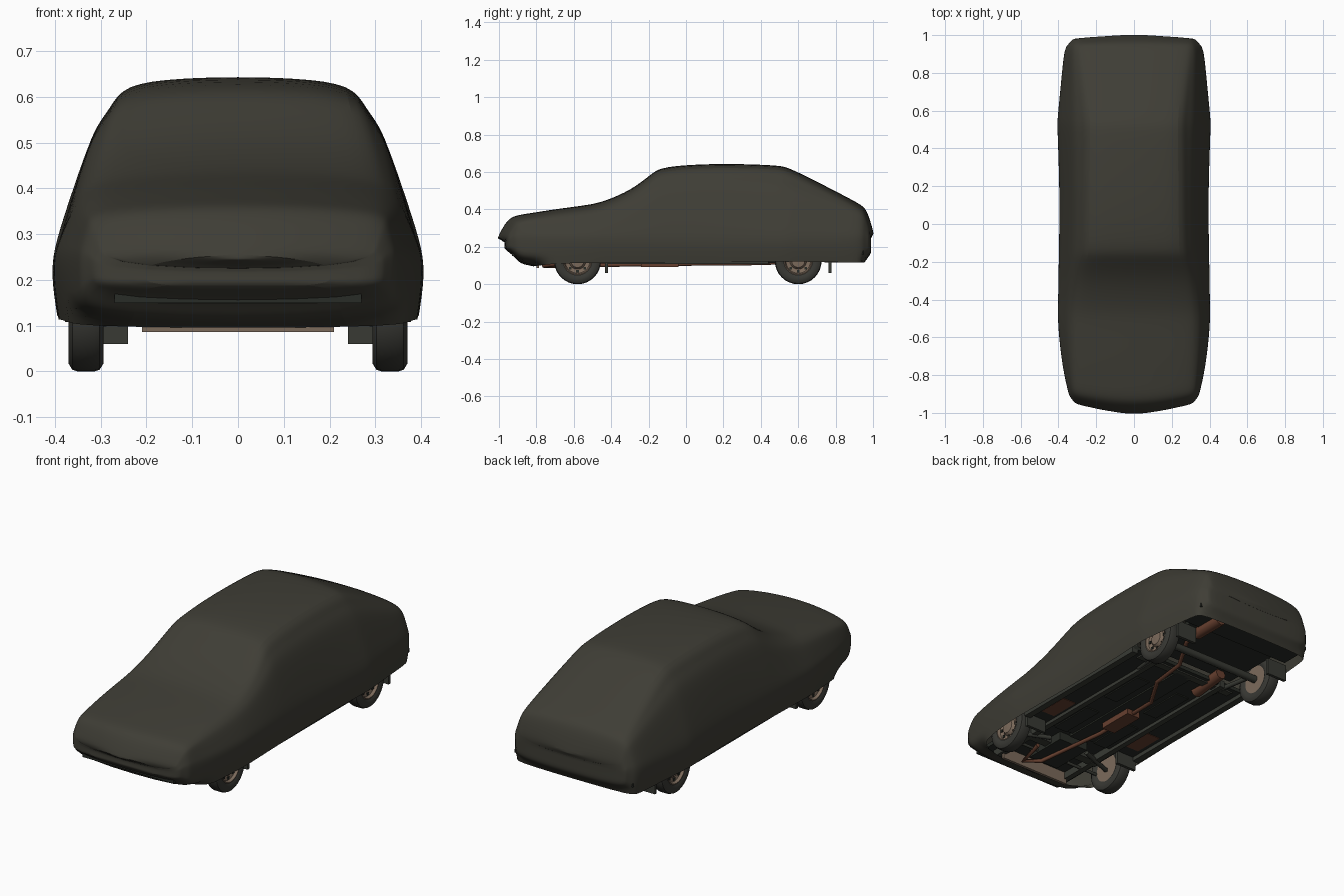
import bpy, bmesh, math
from mathutils import Vector

if "Cube" in bpy.data.objects:
    bpy.data.objects.remove(bpy.data.objects["Cube"])


def mat(name, r, g, b):
    m = bpy.data.materials.new(name)
    m.diffuse_color = (r, g, b, 1)
    m.use_nodes = True
    m.node_tree.nodes["Principled BSDF"].inputs["Base Color"].default_value = m.diffuse_color
    return m


CLOTH = mat("cover_cloth", 0.049, 0.047, 0.036)
TYRE = mat("tyre_rubber", 0.040, 0.040, 0.034)
RIM = mat("dull_rim", 0.20, 0.145, 0.105)
RUST = mat("rusty_metal", 0.135, 0.050, 0.028)
UNDER = mat("underbody", 0.022, 0.025, 0.020)
FRAME = mat("chassis_grey", 0.040, 0.042, 0.034)


def finish(name, bm, material, angle=None):
    bmesh.ops.recalc_face_normals(bm, faces=bm.faces)
    me = bpy.data.meshes.new(name)
    bm.to_mesh(me)
    bm.free()
    me.materials.append(material)
    ob = bpy.data.objects.new(name, me)
    bpy.context.collection.objects.link(ob)
    if angle:
        bpy.ops.object.select_all(action='DESELECT')
        ob.select_set(True)
        bpy.context.view_layer.objects.active = ob
        bpy.ops.object.shade_smooth_by_angle(angle=math.radians(angle))
    return ob


def box(name, lo, hi, material):
    bm = bmesh.new()
    bmesh.ops.create_cube(bm, size=1)
    for v in bm.verts:
        v.co = [(a + b) / 2 + c * (b - a) for a, b, c in zip(lo, hi, v.co)]
    return finish(name, bm, material)


def pipe(name, pts, radius, material):
    cu = bpy.data.curves.new(name, 'CURVE')
    cu.dimensions = '3D'
    cu.bevel_depth = radius
    cu.bevel_resolution = 2
    cu.use_fill_caps = True
    sp = cu.splines.new('POLY')
    sp.points.add(len(pts) - 1)
    for p, q in zip(sp.points, pts):
        p.co = (*q, 1)
    cu.materials.append(material)
    ob = bpy.data.objects.new(name, cu)
    bpy.context.collection.objects.link(ob)
    return ob


def lathe(name, profile, centre, side, material, n=32):
    """Revolve (x, radius) points round the x axis."""
    bm = bmesh.new()
    rings = []
    for x, r in profile:
        rings.append([bm.verts.new((centre[0] + side * x,
                                    centre[1] + r * math.cos(2 * math.pi * i / n),
                                    centre[2] + r * math.sin(2 * math.pi * i / n)))
                      for i in range(n)])
    for a, b in zip(rings, rings[1:]):
        for i in range(n):
            bm.faces.new((a[i], a[(i + 1) % n], b[(i + 1) % n], b[i]))
    return finish(name, bm, material, 35)


def along(points, y):
    """Value at y on a straight-segment profile of (y, value) points."""
    for (y0, v0), (y1, v1) in zip(points, points[1:]):
        if y <= y1:
            return v0 + (v1 - v0) * max(0, y - y0) / (y1 - y0)
    return points[-1][1]


# Cover: sections lofted along y, each shaped by four profiles
TOP = [(-1.012, 0.245), (-0.985, 0.30), (-0.955, 0.345), (-0.92, 0.368), (-0.83, 0.381),
       (-0.70, 0.402), (-0.52, 0.425), (-0.44, 0.442), (-0.29, 0.505), (-0.18, 0.595),
       (-0.13, 0.630), (0.15, 0.648), (0.49, 0.638), (0.54, 0.626), (0.62, 0.59),
       (0.80, 0.498), (0.93, 0.43), (0.962, 0.405), (0.985, 0.345), (1.005, 0.27)]
EDGE = [(-1.012, 0.285), (-0.92, 0.318), (-0.52, 0.332), (-0.29, 0.315), (-0.13, 0.282),
        (0.54, 0.276), (0.93, 0.308), (1.005, 0.285)]
WIDTH = [(-1.012, 0.30), (-0.955, 0.345), (-0.70, 0.388), (-0.52, 0.405), (0.15, 0.394),
         (0.54, 0.408), (0.93, 0.37), (1.005, 0.315)]
HEM = [(-1.012, 0.19), (-0.92, 0.105), (-0.83, 0.095), (-0.70, 0.112), (0.54, 0.122),
       (0.962, 0.115), (1.005, 0.165)]
bm = bmesh.new()
rings = []
for y, zt in TOP:
    we, w, zh = along(EDGE, y), along(WIDTH, y), along(HEM, y)
    ze, zw, wh = zt - 0.016, min(0.25, zt - 0.03), w - 0.012
    bow = 0.05 * min(1, max(0, (-0.80 - y) / 0.18)) - 0.015 * max(0, (y - 0.93) / 0.07)
    half = [(0.45 * we, zt - 0.003), (0.90 * we, ze), (we, ze - 0.2 * (ze - zw) ** 1.5 - 0.008)]
    for t in (0.25, 0.5, 0.78):     # side bulges slightly outward
        s = t + 0.22 * t * (1 - t)
        half.append((we + (w - we) * s, ze + (zw - ze) * t))
    half += [(w, zw), ((w + wh) / 2 + 0.004, (zw + zh) / 2), (wh, zh)]
    ring = [(-x, z) for x, z in reversed(half)] + [(0, zt)] + half
    rings.append([bm.verts.new((x, y + bow * (x / 0.33) ** 2, z)) for x, z in ring])
for a, b in zip(rings, rings[1:]):
    for i in range(len(a) - 1):
        bm.faces.new((a[i], a[i + 1], b[i + 1], b[i]))
# closed nose and tail: strips across each end ring
for r in (rings[0], rings[-1]):
    n = len(r) - 1
    for i in range(n // 2 - 1):
        bm.faces.new((r[i], r[i + 1], r[n - i - 1], r[n - i]))
    bm.faces.new((r[n // 2 - 1], r[n // 2], r[n // 2 + 1]))
# tucked hems under the bumpers
for group in (rings[:5], rings[-3:]):
    for a, b in zip(group, group[1:]):
        bm.faces.new((a[0], a[-1], b[-1], b[0]))
cover = finish("car_cover", bm, CLOTH, 50)
sub = cover.modifiers.new("soft_cloth", 'SUBSURF')
sub.levels = sub.render_levels = 2

# Wheels with mud flaps behind them
TYRE_HALF = [(0.030, 0.075), (0.038, 0.09), (0.038, 0.108), (0.030, 0.121), (0.018, 0.125)]
TYRE_P = [(-x, r) for x, r in TYRE_HALF] + TYRE_HALF[::-1]
RIM_P = [(-0.030, 0.0), (-0.030, 0.077), (0.030, 0.080), (0.032, 0.072), (0.018, 0.066),
         (0.012, 0.045), (0.026, 0.035), (0.028, 0.0)]
for side, tag in ((-1, "left"), (1, "right")):
    for y, end in ((-0.58, "front"), (0.60, "rear")):
        c = (side * 0.332, y, 0.125)
        lathe(f"{end}_{tag}_tyre", TYRE_P, c, side, TYRE)
        lathe(f"{end}_{tag}_rim", RIM_P, c, side, RIM)
        for i in range(8):          # dark slots in the rim
            a = i * math.pi / 4
            p = Vector(c) + Vector((side * 0.016, 0.056 * math.cos(a), 0.056 * math.sin(a)))
            d = Vector((0.004, 0.007, 0.007))
            box(f"{end}_{tag}_slot_{i}", p - d, p + d, UNDER)
        fy = y + (0.155 if y < 0 else 0.17)
        box(f"{end}_{tag}_mud_flap", (side * 0.30 - 0.06, fy - 0.008, 0.06),
            (side * 0.30 + 0.06, fy + 0.008, 0.15), FRAME)
    # sill, frame rail and floor stiffeners
    for name, x, w, lo, hi, m in (("sill", 0.36, 0.018, (-0.42, 0.108), (0.44, 0.16), FRAME),
                                  ("rail", 0.21, 0.015, (-0.85, 0.112), (0.45, 0.15), FRAME),
                                  ("front_rib", 0.13, 0.04, (-0.43, 0.124), (-0.17, 0.14), UNDER),
                                  ("rear_rib", 0.13, 0.04, (-0.03, 0.124), (0.23, 0.14), UNDER),
                                  ("rust_patch", 0.28, 0.04, (-0.35, 0.127), (-0.18, 0.135), RUST)):
        box(f"{tag}_{name}", (side * x - w, *lo), (side * x + w, *hi), m)
    # suspension arms
    pipe(f"{tag}_front_arm", [(side * 0.30, -0.58, 0.11), (side * 0.12, -0.52, 0.12)], 0.012, FRAME)
    pipe(f"{tag}_trailing_arm", [(side * 0.26, 0.60, 0.12), (side * 0.22, 0.30, 0.13)], 0.012, FRAME)

# Floor pans, kept clear of the wheels
box("middle_floor", (-0.37, -0.43, 0.13), (0.37, 0.44, 0.15), UNDER)
box("front_floor", (-0.27, -0.93, 0.15), (0.27, -0.43, 0.17), UNDER)
box("rear_floor", (-0.27, 0.44, 0.17), (0.27, 0.80, 0.19), UNDER)
box("boot_floor", (-0.35, 0.78, 0.16), (0.35, 0.95, 0.18), UNDER)
box("gearbox_tunnel", (-0.05, -0.45, 0.122), (0.05, 0.40, 0.14), UNDER)
box("engine_sump", (-0.09, -0.72, 0.105), (0.09, -0.48, 0.16), UNDER)
box("front_crossmember", (-0.24, -0.60, 0.115), (0.24, -0.55, 0.15), FRAME)
box("rear_crossmember", (-0.30, 0.38, 0.122), (0.30, 0.42, 0.15), FRAME)
box("front_valance", (-0.21, -0.80, 0.086), (0.21, -0.785, 0.15), RIM)

# Axles and steering rod
pipe("rear_axle", [(-0.31, 0.60, 0.125), (0.31, 0.60, 0.125)], 0.02, FRAME)
pipe("steering_rod", [(-0.30, -0.66, 0.12), (0.30, -0.66, 0.12)], 0.008, FRAME)
pipe("fuel_tank_pipe", [(-0.16, 0.30, 0.13), (-0.16, 0.50, 0.15)], 0.03, RUST)

# Exhaust system
pipe("exhaust_pipe", [(0.12, -0.62, 0.12), (0.10, -0.76, 0.098), (0.03, -0.70, 0.096), (-0.03, -0.30, 0.105),
                      (-0.03, 0.10, 0.11), (0.08, 0.28, 0.11), (0.10, 0.48, 0.115),
                      (0.17, 0.62, 0.16), (0.20, 0.78, 0.15)], 0.011, RUST)
box("middle_silencer", (-0.07, -0.24, 0.092), (0.01, -0.04, 0.125), RUST)
pipe("rear_silencer", [(0.20, 0.74, 0.145), (0.20, 0.93, 0.145)], 0.03, RUST)
